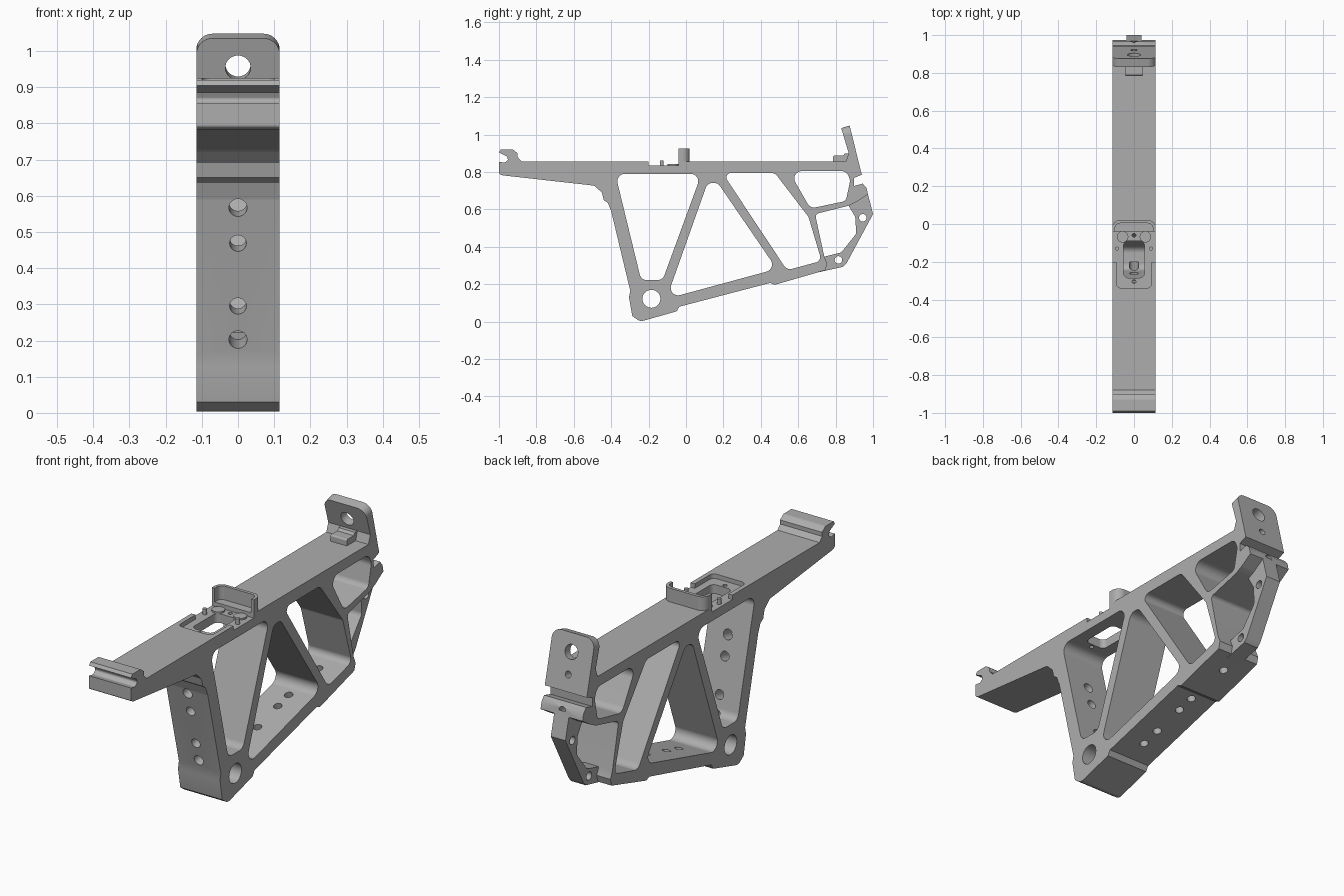
import bpy, bmesh, math
from mathutils import Vector, Matrix

cube = bpy.data.objects.get("Cube")
if cube:
    bpy.data.objects.remove(cube, do_unlink=True)

HALF = 0.115      # half width of the frame
FLOOR = 0.835     # height of the pocket floor

metal = bpy.data.materials.new("grey metal")
metal.use_nodes = True
grey = (0.42, 0.42, 0.42, 1)
metal.diffuse_color = grey
metal.node_tree.nodes["Principled BSDF"].inputs["Base Color"].default_value = grey


def rounded(points, radius=0.0, steps=8):
    """Round the corners of a polygon; a third value overrides the radius."""
    result = []
    count = len(points)
    for i, point in enumerate(points):
        corner = Vector(point[:2])
        r = point[2] if len(point) > 2 else radius
        if r <= 0:
            result.append(corner)
            continue
        to_prev = (Vector(points[i - 1][:2]) - corner).normalized()
        to_next = (Vector(points[(i + 1) % count][:2]) - corner).normalized()
        half_angle = to_prev.angle(to_next) / 2
        centre = corner + (to_prev + to_next).normalized() * r / math.sin(half_angle)
        reach = r / math.tan(half_angle)
        start = corner + to_prev * reach - centre
        end = corner + to_next * reach - centre
        sweep = end.angle_signed(start)
        for k in range(steps + 1):
            result.append(centre + Matrix.Rotation(sweep * k / steps, 2) @ start)
    return result


def add_mesh(name, bm):
    bmesh.ops.recalc_face_normals(bm, faces=bm.faces)
    mesh = bpy.data.meshes.new(name)
    bm.to_mesh(mesh)
    bm.free()
    mesh.materials.append(metal)
    obj = bpy.data.objects.new(name, mesh)
    bpy.context.collection.objects.link(obj)
    return obj


def prism(name, outline, low, high, axis="x", round_top=0):
    """Extrude an outline along x (outline in y, z) or z (outline in x, y)."""
    bm = bmesh.new()
    place = (lambda p, t: (t, p[0], p[1])) if axis == "x" else (lambda p, t: (p[0], p[1], t))
    rings = [[bm.verts.new(place(p, t)) for p in outline] for t in (low, high)]
    for ring in rings:
        bm.faces.new(ring)
    for i in range(len(outline)):
        bm.faces.new((rings[0][i - 1], rings[0][i], rings[1][i], rings[1][i - 1]))
    if round_top:
        corners = [e for e in bm.edges if all(v.co.z > 1 for v in e.verts)
                   and abs(e.verts[0].co.x - e.verts[1].co.x) < 0.001]
        bmesh.ops.bevel(bm, geom=corners, offset=round_top, segments=8,
                        profile=0.5, affect="EDGES")
    return add_mesh(name, bm)


def rod(name, centre, direction, radius, length):
    bm = bmesh.new()
    turn = Vector((0, 0, 1)).rotation_difference(Vector(direction)).to_matrix().to_4x4()
    bmesh.ops.create_cone(bm, cap_ends=True, segments=32, radius1=radius, radius2=radius,
                          depth=length, matrix=Matrix.Translation(centre) @ turn)
    return add_mesh(name, bm)


def box(x, y0, y1):
    return [(-x, y0), (x, y0), (x, y1), (-x, y1)]


def cut(target, cutter):
    bpy.context.view_layer.objects.active = target
    mod = target.modifiers.new("cut", "BOOLEAN")
    mod.operation = "DIFFERENCE"
    mod.solver = "EXACT"
    mod.object = cutter
    bpy.ops.object.modifier_apply(modifier=mod.name)
    bpy.data.objects.remove(cutter, do_unlink=True)


# Side outline of the frame: front rail, top bar, tilted rear plate, rear hook, base, leg
outline = [
    (-1, .79, .01), (-1, .855), (-.97, .85, .01), (-.95, .865, .01), (-.96, .885), (-1, .905),
    (-.99, .92), (-.925, .92, .02), (-.9, .9), (-.9, .88), (-.88, .857),
    (.855, .857), (.87, .9), (.83, 1.035), (.875, 1.048), (.94, .785), (.897, .768),
    (.897, .725), (.945, .738), (.965, .715), (.973, .68), (.91, .64, .02),
    (.87, .62), (.69, .575, .02), (.74, .345), (.755, .31), (.745, .275),
    (.475, .197), (.45, .207), (-.035, .08), (-.05, .055), (-.245, 0, .04), (-.287, .03),
    (-.305, .13), (-.298, .165), (-.4, .59, .04), (-.418, .635), (-.44, .65),
    (-.45, .69), (-.49, .727, .03), (-.98, .782)]
frame = prism("frame", rounded(outline), -HALF, HALF, round_top=0.045)

# Lightening windows through the sides
windows = [
    [(-.378, .79), (-.24, .222), (-.125, .222), (.083, .79)],
    [(.115, .742), (-.105, .122), (.485, .282), (.17, .742)],
    [(.195, .795, .025), (.475, .795), (.655, .56), (.725, .325, .03), (.54, .275)],
    [(.55, .805), (.858, .805), (.878, .755), (.855, .645, .03), (.665, .605)]]
for window in windows:
    cut(frame, prism("window_cutter", rounded(window, 0.04), -1, 1))
cut(frame, rod("pivot_cutter", (0, -.185, .122), (1, 0, 0), .048, 1))

# Holes in the front leg, rear plate, rear hook and base beam
LEAN = (0, .974, .226)
for y, z, radius in ((-.36, .575, .025), (-.335, .477, .023), (-.295, .303, .023),
                     (-.275, .21, .025), (.88, .96, .035), (.915, .86, .016)):
    cut(frame, rod("lean_cutter", (0, y, z), LEAN, radius, .15))
cut(frame, rod("hook_cutter", (0, .96, .7), LEAN, .018, .1))
for y in (.07, .165, .325, .41, .64):
    cut(frame, rod("base_cutter", (0, y, .1 + y * .25), (0, -.25, .97), .02, .2))

# Top pocket with its through opening and screw holes
cut(frame, prism("notch_cutter", box(1, -.2, -.04), FLOOR, 1, "z"))
cut(frame, prism("pocket_cutter", rounded(box(.092, -.34, -.1), .025), FLOOR, 1, "z"))
cut(frame, prism("opening_cutter", rounded(box(.055, -.285, -.09), .025), .7, 1, "z"))
for y in (-.305, -.06):
    cut(frame, rod("screw_cutter", (0, y, .8), (0, 0, 1), .01, .2))

# Curved guard wall behind the pocket
guard = [(-HALF, -.04), (-HALF, .02, .04), (HALF, .02, .04), (HALF, -.04),
         (.1, -.04), (.1, .004, .025), (-.1, .004, .025), (-.1, -.04)]
parts = [frame, prism("guard_wall", rounded(guard), FLOOR, .925, "z")]

# Pocket pins and bosses
for side, label in ((1, "left"), (-1, "right")):
    parts.append(rod(label + "_pin", (side * .09, -.13, .845), (0, 0, 1), .01, .035))
    parts.append(rod(label + "_boss", (side * .06, -.068, .835), (0, 0, 1), .03, .016))

# Small stop in front of the rear plate
stop = [(.787, .85), (.787, .888, .008), (.84, .888), (.85, .9), (.87, .9), (.87, .85)]
parts.append(prism("rear_stop", rounded(stop), -.045, .045))

# Narrow strap at the rear with two cross holes
strap_outline = [(.7, .262), (.84, .293), (.86, .315), (1, .575), (.968, .7), (.9, .66),
                 (.87, .618), (.905, .56, .02), (.91, .47, .03), (.83, .37, .03), (.73, .345)]
strap = prism("rear_strap", rounded(strap_outline), -.04, .04)
for y, z in ((.945, .555), (.815, .33)):
    cut(strap, rod("strap_cutter", (0, y, z), (1, 0, 0), .02, 1))
parts.append(strap)

# Smooth the rounded walls and keep flat faces flat
for part in parts:
    bpy.ops.object.select_all(action="DESELECT")
    part.select_set(True)
    bpy.context.view_layer.objects.active = part
    bpy.ops.object.shade_smooth_by_angle(angle=math.radians(30))
    weighted = part.modifiers.new("weighted normals", "WEIGHTED_NORMAL")
    weighted.keep_sharp = True
